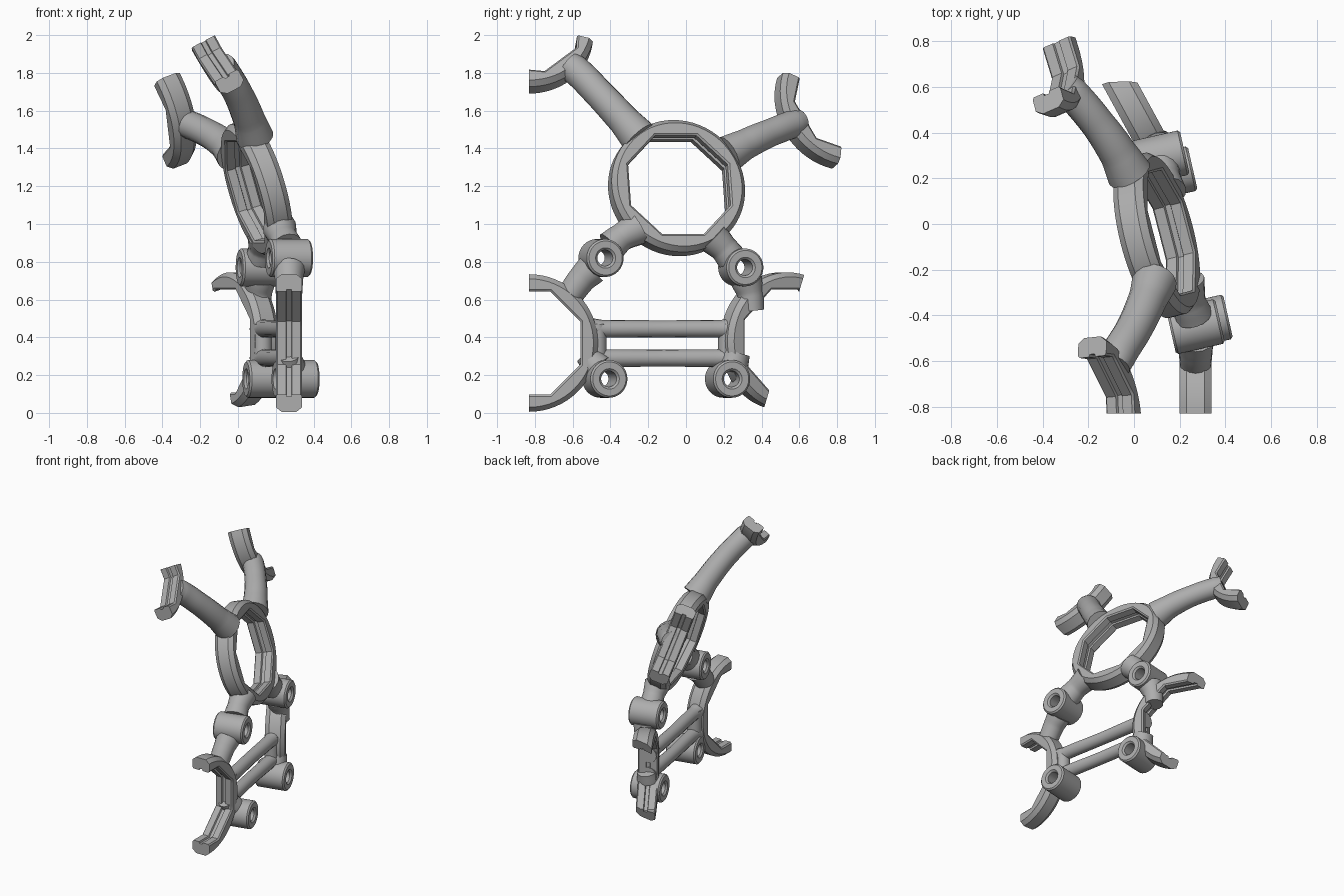
import bpy, bmesh, math
from mathutils import Vector, Matrix

if "Cube" in bpy.data.objects:
    bpy.data.objects.remove(bpy.data.objects["Cube"])

grey = bpy.data.materials.new("plain_grey")
grey.use_nodes = True
COLOUR = (0.42, 0.42, 0.42, 1)
grey.diffuse_color = COLOUR
grey.node_tree.nodes["Principled BSDF"].inputs["Base Color"].default_value = COLOUR

SEGMENTS = 64
APOTHEM, RADIUS, HALF = 0.272, 0.37, 0.07


def finish(obj, angle=30):
    if not obj.data.materials:
        obj.data.materials.append(grey)
    bpy.ops.object.select_all(action="DESELECT")
    bpy.context.view_layer.objects.active = obj
    obj.select_set(True)
    bpy.ops.object.shade_smooth_by_angle(angle=math.radians(angle))


def lathe(name, centre, axis, toward, profile, cuts=()):
    """Closed ring; profile rows are (radius, height, is_octagonal)."""
    centre, w = Vector(centre), Vector(axis).normalized()
    u = Vector(toward)
    u = (u - u.dot(w) * w).normalized()
    v = w.cross(u)
    bm = bmesh.new()
    rings = []
    for i in range(SEGMENTS):
        a = math.tau * i / SEGMENTS
        eighth = math.tau / 8
        off = (a + eighth / 2) % eighth - eighth / 2
        ring = []
        for r, h, octagonal in profile:
            r = r / math.cos(off) if octagonal else r
            ring.append(bm.verts.new(centre + u * r * math.cos(a) + v * r * math.sin(a) + w * h))
        rings.append(ring)
    n = len(profile)
    for i in range(SEGMENTS):
        p, q = rings[i], rings[(i + 1) % SEGMENTS]
        for j in range(n):
            k = (j + 1) % n
            bm.faces.new((p[j], q[j], q[k], p[k]))
    # trim to an arc
    for normal, dist in cuts:
        no = Vector(normal).normalized()
        geom = bm.verts[:] + bm.edges[:] + bm.faces[:]
        res = bmesh.ops.bisect_plane(bm, geom=geom, dist=1e-5, plane_co=centre + no * dist,
                                     plane_no=no, clear_outer=True)
        edges = [e for e in res["geom_cut"] if isinstance(e, bmesh.types.BMEdge)]
        bmesh.ops.holes_fill(bm, edges=edges, sides=0)
    bmesh.ops.recalc_face_normals(bm, faces=bm.faces)
    mesh = bpy.data.meshes.new(name)
    bm.to_mesh(mesh)
    bm.free()
    obj = bpy.data.objects.new(name, mesh)
    bpy.context.collection.objects.link(obj)
    finish(obj)


def tube(name, points, radii):
    """Round bar through points with a changing radius."""
    curve = bpy.data.curves.new(name, "CURVE")
    curve.dimensions = "3D"
    curve.bevel_depth = 1
    curve.bevel_resolution = 6
    curve.use_fill_caps = True
    curve.resolution_u = 8
    spline = curve.splines.new("BEZIER")
    spline.bezier_points.add(len(points) - 1)
    for bp, co, r in zip(spline.bezier_points, points, radii):
        bp.co, bp.radius = co, r
        bp.handle_left_type = bp.handle_right_type = "AUTO"
    obj = bpy.data.objects.new(name, curve)
    bpy.context.collection.objects.link(obj)
    curve.materials.append(grey)
    bpy.ops.object.select_all(action="DESELECT")
    bpy.context.view_layer.objects.active = obj
    obj.select_set(True)
    bpy.ops.object.convert(target="MESH")
    finish(bpy.context.view_layer.objects.active, 50)


# Shared band section: grooved octagonal inside, chamfered round outside
half_section = [(APOTHEM + 0.012, 0.012, True), (APOTHEM, 0.016, True),
                (APOTHEM, HALF - 0.008, True), (APOTHEM + 0.01, HALF, True),
                (RADIUS - 0.03, HALF, False), (RADIUS - 0.006, 0.04, False)]
BAND = half_section + [(r, -h, o) for r, h, o in reversed(half_section)]

# Main ring and the four open clamps
lathe("main_ring", (0.10, -0.05, 1.19), (0.93, 0.24, 0.28), (0, 0, 1), BAND)
lathe("lower_front_clamp", (0.27, -0.83, 0.37), (1, 0, 0), (0, 1, 0), BAND,
      [((0, -1, 0), 0)])
lathe("lower_back_clamp", (-0.01, 0.52, 0.38), (0.88, 0.48, 0), (0.48, -0.88, 0), BAND,
      [((0, 0.96, -0.29), 0)])
lathe("upper_front_clamp", (-0.19, -0.85, 2.03), (0.88, 0.09, 0.47), (0.3, 0.66, -0.69), BAND,
      [((0, -1, 0), -0.02), ((-0.47, 0.21, 0.85), 0)])
lathe("upper_back_clamp", (-0.45, 0.82, 1.64), (0.86, 0.38, 0.33), (0.49, -0.77, -0.4), BAND,
      [((-0.44, 0.27, 0.85), 0), ((-0.32, 0.92, -0.22), 0)])


# Bored bosses
def boss(name, centre, length):
    h = length / 2
    side = [(0.042, h - 0.012), (0.054, h), (0.09, h), (0.1, h - 0.01)]
    section = [(r, z, False) for r, z in side]
    section += [(r, -z, False) for r, z in reversed(side)]
    lathe(name, centre, (0.97, 0.22, 0), (0, 0, 1), section)


boss("upper_front_boss", (0.27, -0.45, 0.82), 0.22)
boss("upper_back_boss", (0.115, 0.29, 0.77), 0.22)
boss("lower_front_boss", (0.305, -0.43, 0.18), 0.22)
boss("lower_back_boss", (0.15, 0.22, 0.18), 0.22)

# Long arms to the upper clamps, flared at both ends
tube("upper_front_arm", [(0.09, -0.25, 1.46), (0.06, -0.33, 1.55), (0, -0.46, 1.69),
                         (-0.075, -0.585, 1.815), (-0.09, -0.62, 1.84)],
     [0.1, 0.085, 0.08, 0.08, 0.075])
tube("upper_back_arm", [(-0.02, 0.22, 1.37), (-0.07, 0.31, 1.42), (-0.16, 0.44, 1.48),
                        (-0.27, 0.57, 1.53), (-0.3, 0.6, 1.54)],
     [0.1, 0.083, 0.075, 0.075, 0.07])

# Short links between ring, bosses and lower clamps
tube("front_ring_link", [(0.22, -0.25, 0.98), (0.24, -0.34, 0.93), (0.26, -0.40, 0.88)],
     [0.09, 0.075, 0.085])
tube("back_ring_link", [(0.14, 0.14, 0.93), (0.13, 0.2, 0.87), (0.12, 0.24, 0.82)],
     [0.09, 0.075, 0.08])
tube("front_clamp_link", [(0.27, -0.5, 0.76), (0.27, -0.55, 0.71), (0.27, -0.61, 0.63)],
     [0.085, 0.075, 0.07])
tube("back_clamp_link", [(0.115, 0.32, 0.7), (0.11, 0.34, 0.63), (0.11, 0.35, 0.54)],
     [0.085, 0.07, 0.065])
tube("front_boss_link", [(0.28, -0.47, 0.24), (0.27, -0.53, 0.31)], [0.08, 0.06])
tube("back_boss_link", [(0.14, 0.25, 0.25), (0.14, 0.27, 0.32)], [0.08, 0.07])

# Twin crossbars with webs closing the slot
for name, z in (("upper_crossbar", 0.445), ("lower_crossbar", 0.29)):
    tube(name, [(0.26, -0.52, z), (0.25, -0.44, z), (0.19, -0.12, z), (0.14, 0.18, z),
                (0.12, 0.28, z)], [0.06, 0.047, 0.045, 0.047, 0.06])
for name, x, y in (("front_web", 0.255, -0.47), ("back_web", 0.13, 0.22)):
    tube(name, [(x, y, 0.27), (x, y, 0.37), (x, y, 0.47)], [0.05, 0.05, 0.05])
